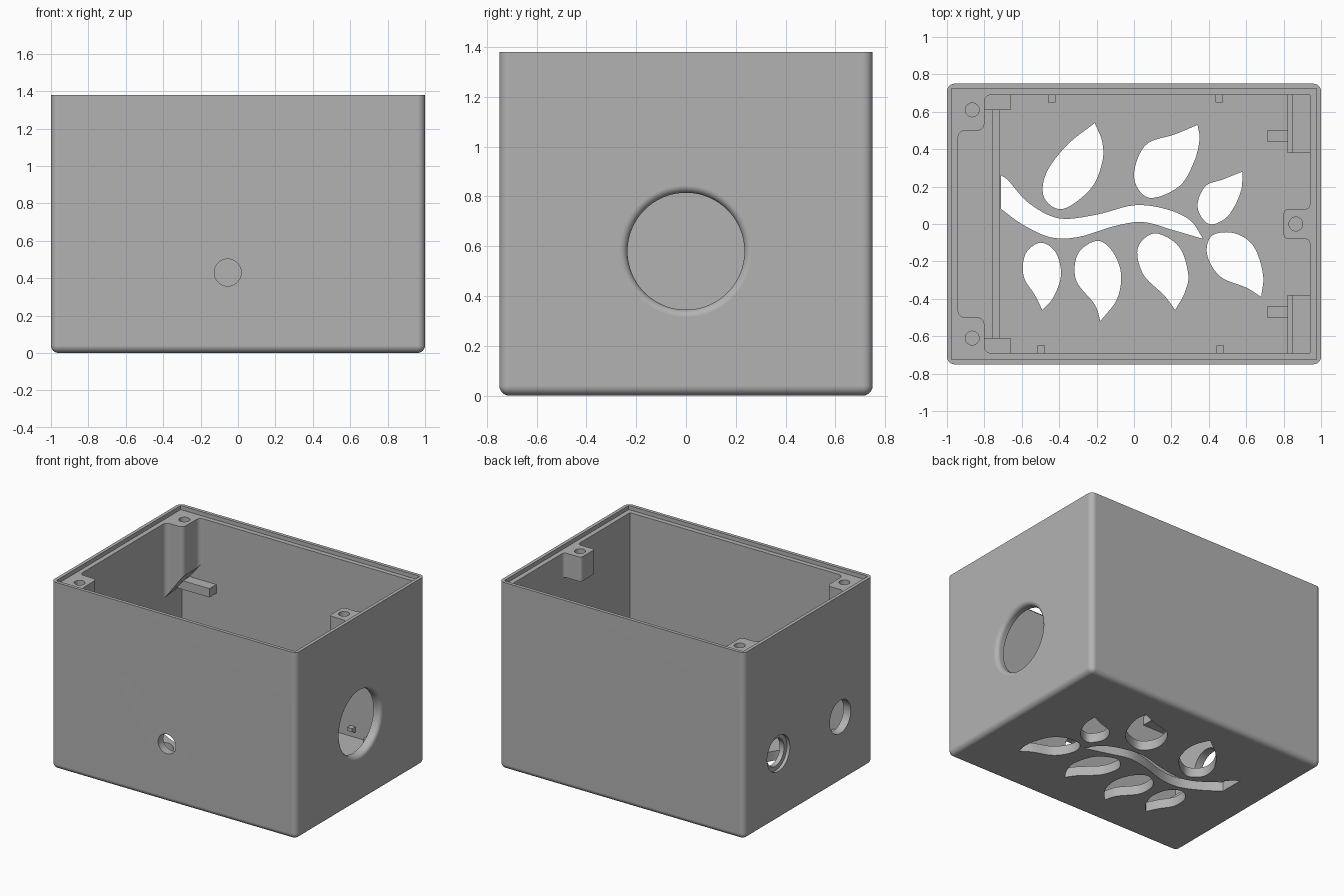
import bpy, bmesh, math
from mathutils import Matrix, Vector

default = bpy.data.objects.get("Cube")
if default:
    bpy.data.objects.remove(default, do_unlink=True)

grey = bpy.data.materials.new("plain_grey")
grey.use_nodes = True
colour = (0.45, 0.45, 0.45, 1)
grey.diffuse_color = colour
grey.node_tree.nodes["Principled BSDF"].inputs["Base Color"].default_value = colour

W, D, H = 1.0, 0.75, 1.38      # half width, half depth, height
WALL, FLOOR, LEDGE = 0.06, 0.07, 1.35
parts = []


def finish(bm, name):
    bmesh.ops.recalc_face_normals(bm, faces=bm.faces)
    mesh = bpy.data.meshes.new(name)
    bm.to_mesh(mesh)
    bm.free()
    mesh.materials.append(grey)
    obj = bpy.data.objects.new(name, mesh)
    bpy.context.collection.objects.link(obj)
    return obj


def prism(name, outline, z0, z1, round_if=None, radius=0.035, slope=None):
    """Extrude an outline; optionally round upright edges and slope the underside."""
    bm = bmesh.new()
    face = bm.faces.new([bm.verts.new((x, y, z0)) for x, y in outline])
    top = bmesh.ops.extrude_face_region(bm, geom=[face])["geom"]
    for v in top:
        if isinstance(v, bmesh.types.BMVert):
            v.co.z = z1
    if round_if:
        edges = [e for e in bm.edges
                 if abs(e.verts[0].co.z - e.verts[1].co.z) > 0.01
                 and round_if(e.verts[0].co)]
        bmesh.ops.bevel(bm, geom=edges, offset=radius, segments=5,
                        profile=0.5, affect='EDGES')
    if slope:
        for v in bm.verts:
            if v.co.z < z0 + 0.001:
                v.co.z += slope(v.co)
    return finish(bm, name)


def block(name, x0, x1, y0, y1, z0, z1):
    return prism(name, [(x0, y0), (x1, y0), (x1, y1), (x0, y1)], z0, z1)


def lathe(name, rings, origin, direction, sides=64):
    """Closed round solid from (distance, radius) rings along a direction."""
    bm = bmesh.new()
    loops = [[bm.verts.new((r * math.cos(math.tau * i / sides),
                            r * math.sin(math.tau * i / sides), d))
              for i in range(sides)] for d, r in rings]
    bm.faces.new(loops[0])
    bm.faces.new(loops[-1])
    for a, b in zip(loops, loops[1:]):
        for i in range(sides):
            j = (i + 1) % sides
            bm.faces.new((a[i], a[j], b[j], b[i]))
    turn = Vector(direction).to_track_quat('Z', 'Y').to_matrix().to_4x4()
    bm.transform(Matrix.Translation(origin) @ turn)
    return finish(bm, name)


def cut(target, cutter):
    cutter.hide_render = True
    mod = target.modifiers.new("cut", 'BOOLEAN')
    mod.operation, mod.solver, mod.object = 'DIFFERENCE', 'EXACT', cutter
    bpy.context.view_layer.objects.active = target
    bpy.ops.object.modifier_apply(modifier=mod.name)
    bpy.data.objects.remove(cutter, do_unlink=True)


def spline(points, steps=6):
    """Smooth open curve through points given in hundredths."""
    p = [Vector(q) / 100 for q in points]
    p = [2 * p[0] - p[1]] + p + [2 * p[-1] - p[-2]]
    out = []
    for a, b, c, d in zip(p, p[1:], p[2:], p[3:]):
        for i in range(steps):
            t = i / steps
            out.append((2 * b + (c - a) * t + (2 * a - 5 * b + 4 * c - d) * t**2
                        + (3 * b - a - 3 * c + d) * t**3) / 2)
    return out


# Outer shell with rounded upright and bottom edges
bm = bmesh.new()
bmesh.ops.create_cube(bm, size=1)
bm.transform(Matrix.Translation((0, 0, H / 2)) @ Matrix.Diagonal((2 * W, 2 * D, H, 1)))
soft = [e for e in bm.edges if min(v.co.z for v in e.verts) < 0.01]
bmesh.ops.bevel(bm, geom=soft, offset=0.04, segments=6, profile=0.5, affect='EDGES')
shell = finish(bm, "box_shell")
parts.append(shell)

# Cavity and the lid step around the rim
x, y = W - WALL, D - WALL
cut(shell, block("cavity", -x, x, -y, y, FLOOR, 2))
x, y = W - 0.025, D - 0.025
cut(shell, block("lid_step", -x, x, -y, y, LEDGE, 2))

# Large side opening with a rounded outer edge
fillet = [(0.2 - 0.03 * math.cos(a), 0.235 + 0.03 * (1 - math.sin(a)))
          for a in (math.pi / 2 * (1 - i / 6) for i in range(7))]
fillet = [(0.17 + 0.03 * math.sin(i * math.pi / 12),
           0.235 + 0.03 * (1 - math.cos(i * math.pi / 12))) for i in range(7)]
cut(shell, lathe("side_opening", [(0, 0.235)] + fillet + [(0.25, 0.265)],
                 (W - 0.2, 0, 0.58), (1, 0, 0)))

# Small openings: front, and two on the other end, one counterbored
cut(shell, lathe("front_hole", [(0, 0.072), (0.2, 0.072)], (-0.055, -D + 0.1, 0.43), (0, -1, 0)))
cut(shell, lathe("end_hole", [(0, 0.122), (0.2, 0.122)], (-W + 0.1, -0.37, 0.485), (-1, 0, 0)))
cut(shell, lathe("bored_hole", [(0, 0.1), (0.075, 0.1), (0.076, 0.132), (0.2, 0.132)],
                 (-W + 0.1, 0.35, 0.49), (-1, 0, 0)))

# Leaf shaped vents in the floor, each starting at its tip
leaves = [
    [(-21, 54), (-17, 44), (-17, 33), (-23, 19), (-38, 8), (-48, 14), (-47, 27), (-36, 42)],
    [(34, 53), (35, 45), (32, 33), (24, 20), (8, 14), (0, 25), (6, 42), (22, 48)],
    [(58, 28), (57, 17), (50, 4), (40, 0), (34, 9), (38, 20), (48, 24)],
    [(68, -39), (69, -27), (64, -12), (54, -5), (42, -6), (39, -16), (46, -28), (60, -34)],
    [(22, -46), (27, -37), (29, -27), (24, -12), (11, -5), (2, -13), (5, -27), (16, -38)],
    [(-18, -52), (-9, -40), (-7, -26), (-12, -14), (-20, -9), (-30, -16), (-31, -30), (-21, -43)],
    [(-49, -46), (-43, -39), (-39, -27), (-42, -15), (-50, -10), (-58, -16), (-59, -28), (-53, -38)],
]
for leaf in leaves:
    cut(shell, prism("leaf_vent", spline(leaf + leaf[:1]), -0.1, 0.2))

# Curved stem vent from an upper and a lower edge
stem_top = [(-71, 26), (-67, 23), (-56, 11), (-40, 3), (-20, 5), (0, 10), (17, 8), (30, 2), (37, -8)]
stem_low = [(37, -8), (20, -3), (5, 1), (-10, -1), (-30, -7), (-45, -7), (-60, 0), (-71, 8)]
stem = spline(stem_top) + spline(stem_low) + [Vector(stem_low[-1]) / 100]
cut(shell, prism("stem_vent", stem, -0.1, 0.2))

# Corner screw posts with a sloped underside, and the rails below them
for s, side in ((1, "back"), (-1, "front")):
    outline = [(-0.96, 0.71), (-0.96, 0.46), (-0.94, 0.46), (-0.94, 0.5),
               (-0.8, 0.5), (-0.8, 0.69), (-0.75, 0.69), (-0.75, 0.71)]
    post = prism(side + "_screw_post", [(px, s * py) for px, py in outline], 0.8, LEDGE,
                 lambda c: -0.95 < c.x < -0.78 and 0.49 < abs(c.y) < 0.7,
                 slope=lambda c: max(0, c.x + 0.94) * 1.35)
    cut(post, lathe("screw_hole", [(0, 0.037), (0.3, 0.037)],
                    (-0.865, s * 0.61, LEDGE - 0.2), (0, 0, 1), 32))
    parts.append(post)
    ya, yb = sorted((s * 0.61, s * 0.7))
    parts.append(block(side + "_rail", -0.95, -0.66, ya, yb, 0.83, 0.895))

# Middle screw post on the opposite end
outline = [(0.96, -0.12), (0.94, -0.12), (0.94, -0.08), (0.8, -0.08),
           (0.8, 0.08), (0.94, 0.08), (0.94, 0.12), (0.96, 0.12)]
post = prism("middle_screw_post", outline, 1.17, LEDGE,
             lambda c: c.x < 0.95 and abs(c.y) < 0.1, 0.025)
cut(post, lathe("screw_hole", [(0, 0.037), (0.3, 0.037)], (0.865, 0, LEDGE - 0.15), (0, 0, 1), 32))
parts.append(post)

# Floor rib, board supports with arms
parts.append(block("floor_rib", -0.76, -0.72, -0.7, 0.7, 0.06, 0.2))
for s, side in ((1, "back"), (-1, "front")):
    ya, yb = sorted((s * 0.38, s * 0.7))
    parts.append(block(side + "_support", 0.84, 0.95, ya, yb, 0.06, 0.22))
    parts.append(block(side + "_support_lip", 0.82, 0.85, ya, yb, 0.06, 0.25))
    ya, yb = sorted((s * 0.44, s * 0.5))
    parts.append(block(side + "_support_arm", 0.71, 0.83, ya, yb, 0.17, 0.22))

# Snap clips low on the long walls, tapering into the wall at the bottom
for cx, s in ((-0.44, 1), (0.455, 1), (-0.495, -1), (0.46, -1)):
    outline = [(cx - 0.02, s * 0.65), (cx + 0.02, s * 0.65),
               (cx + 0.02, s * 0.7), (cx - 0.02, s * 0.7)]
    parts.append(prism("snap_clip", outline, 0.1, 0.15,
                       slope=lambda c: 0.025 if abs(c.y) < 0.67 else 0))

# Smooth rounded areas, keep real edges crisp
bpy.ops.object.select_all(action='DESELECT')
for obj in parts:
    obj.select_set(True)
bpy.context.view_layer.objects.active = shell
bpy.ops.object.shade_smooth_by_angle(angle=math.radians(30))
for obj in parts:
    obj.modifiers.new("even_shading", 'WEIGHTED_NORMAL').keep_sharp = True
